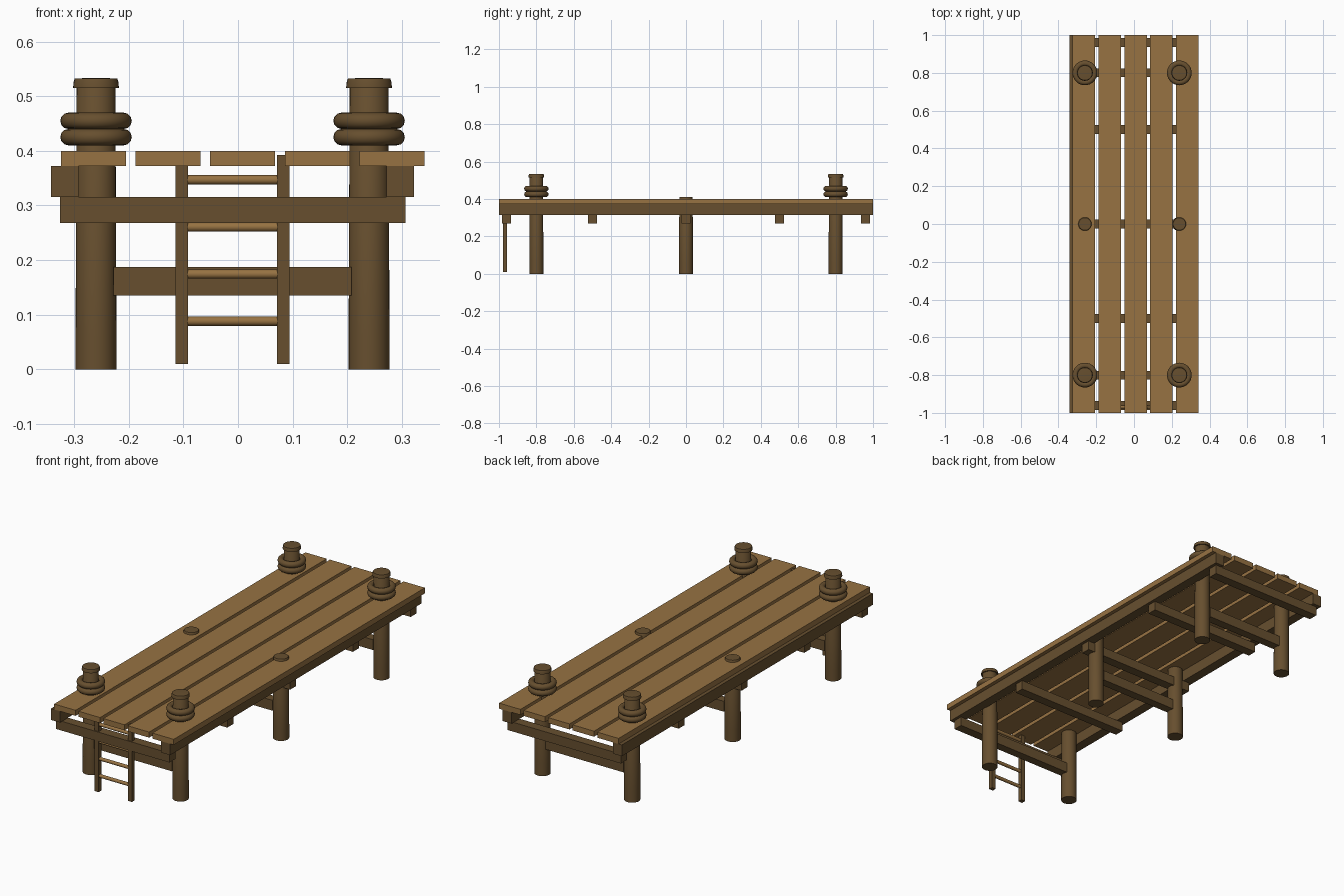
import bpy
import bmesh
import math

cube = bpy.data.objects.get("Cube")
if cube:
    bpy.data.objects.remove(cube, do_unlink=True)


def material(name, rgb):
    m = bpy.data.materials.new(name)
    m.use_nodes = True
    m.diffuse_color = (*rgb, 1)
    m.node_tree.nodes["Principled BSDF"].inputs["Base Color"].default_value = (*rgb, 1)
    return m


LIGHT = material("light_wood", (0.31, 0.17, 0.055))
DARK = material("dark_wood", (0.135, 0.078, 0.028))


def finish(name, bm, mat, smooth=False):
    bmesh.ops.recalc_face_normals(bm, faces=bm.faces)
    mesh = bpy.data.meshes.new(name)
    bm.to_mesh(mesh)
    bm.free()
    mesh.materials.append(mat)
    ob = bpy.data.objects.new(name, mesh)
    bpy.context.collection.objects.link(ob)
    if smooth:
        bpy.ops.object.select_all(action='DESELECT')
        ob.select_set(True)
        bpy.context.view_layer.objects.active = ob
        bpy.ops.object.shade_smooth_by_angle(angle=math.radians(35))
    return ob


def box(name, xs, ys, zs, mat):
    """Box between a low and a high value on each axis."""
    bm = bmesh.new()
    bmesh.ops.create_cube(bm, size=1)
    for v in bm.verts:
        v.co = [r[0] if c < 0 else r[1] for c, r in zip(v.co, (xs, ys, zs))]
    return finish(name, bm, mat)


def lathe(name, profile, x, y, mat, closed=False, steps=32):
    """Spin (radius, height) points around a vertical axis."""
    bm = bmesh.new()
    verts = [bm.verts.new((r, 0, z)) for r, z in profile]
    pairs = list(zip(verts, verts[1:]))
    if closed:
        pairs.append((verts[-1], verts[0]))
    edges = [bm.edges.new(p) for p in pairs]
    bmesh.ops.spin(bm, geom=verts + edges, axis=(0, 0, 1), cent=(0, 0, 0),
                   angle=math.tau, steps=steps)
    bmesh.ops.remove_doubles(bm, verts=bm.verts, dist=0.0001)
    bmesh.ops.translate(bm, verts=bm.verts, vec=(x, y, 0))
    return finish(name, bm, mat, True)


# Deck planks
for i in range(5):
    x = -0.265 + i * 0.1368
    box(f"plank_{i + 1}", (x - 0.0595, x + 0.0595), (-1, 1), (0.372, 0.4), LIGHT)

# Long side beams
for name, x in (("right", -0.3175), ("left", 0.297)):
    box(f"{name}_side_beam", (x - 0.025, x + 0.025), (-1, 1), (0.315, 0.372), DARK)

# Cross beams under the side beams
for i, y in enumerate((-0.96, -0.5, 0, 0.5, 0.96)):
    box(f"cross_beam_{i + 1}", (-0.326, 0.307), (y - 0.024, y + 0.024),
        (0.268, 0.315), DARK)

# Posts, braces, caps and rope rings
for row, y in (("front", -0.8), ("middle", 0), ("back", 0.8)):
    box(f"{row}_brace", (-0.228, 0.208), (y - 0.022, y + 0.022), (0.135, 0.187), DARK)
    for side, x in (("right", -0.26), ("left", 0.24)):
        top = 0.41 if row == "middle" else 0.52
        lathe(f"{row}_{side}_post",
              [(0, 0), (0.0375, 0), (0.0375, 0.06), (0.0355, top - 0.004),
               (0.033, top), (0, top)], x, y, DARK)
        if row == "middle":
            continue
        lathe(f"{row}_{side}_cap",
              [(0, 0.515), (0.042, 0.515), (0.041, 0.526), (0.039, 0.532),
               (0.024, 0.533), (0, 0.533)], x, y, DARK)
        for n, z in enumerate((0.425, 0.455)):
            ring = [(0.0505 + 0.015 * math.cos(a), z + 0.015 * math.sin(a))
                    for a in (k * math.tau / 12 for k in range(12))]
            lathe(f"{row}_{side}_ring_{n + 1}", ring, x, y, DARK, closed=True)

# Ladder at the front end
for side, x in (("right", -0.103), ("left", 0.0825)):
    box(f"ladder_{side}_rail", (x - 0.0115, x + 0.0115), (-0.979, -0.957),
        (0.01, 0.392), DARK)
for i in range(4):
    rung = lathe(f"ladder_rung_{i + 1}",
                 [(0, -0.085), (0.0085, -0.085), (0.0085, 0.085), (0, 0.085)],
                 0, 0, LIGHT, steps=16)
    rung.rotation_euler = (0, math.pi / 2, 0)
    rung.location = (-0.01, -0.968, 0.088 + i * 0.0863)
